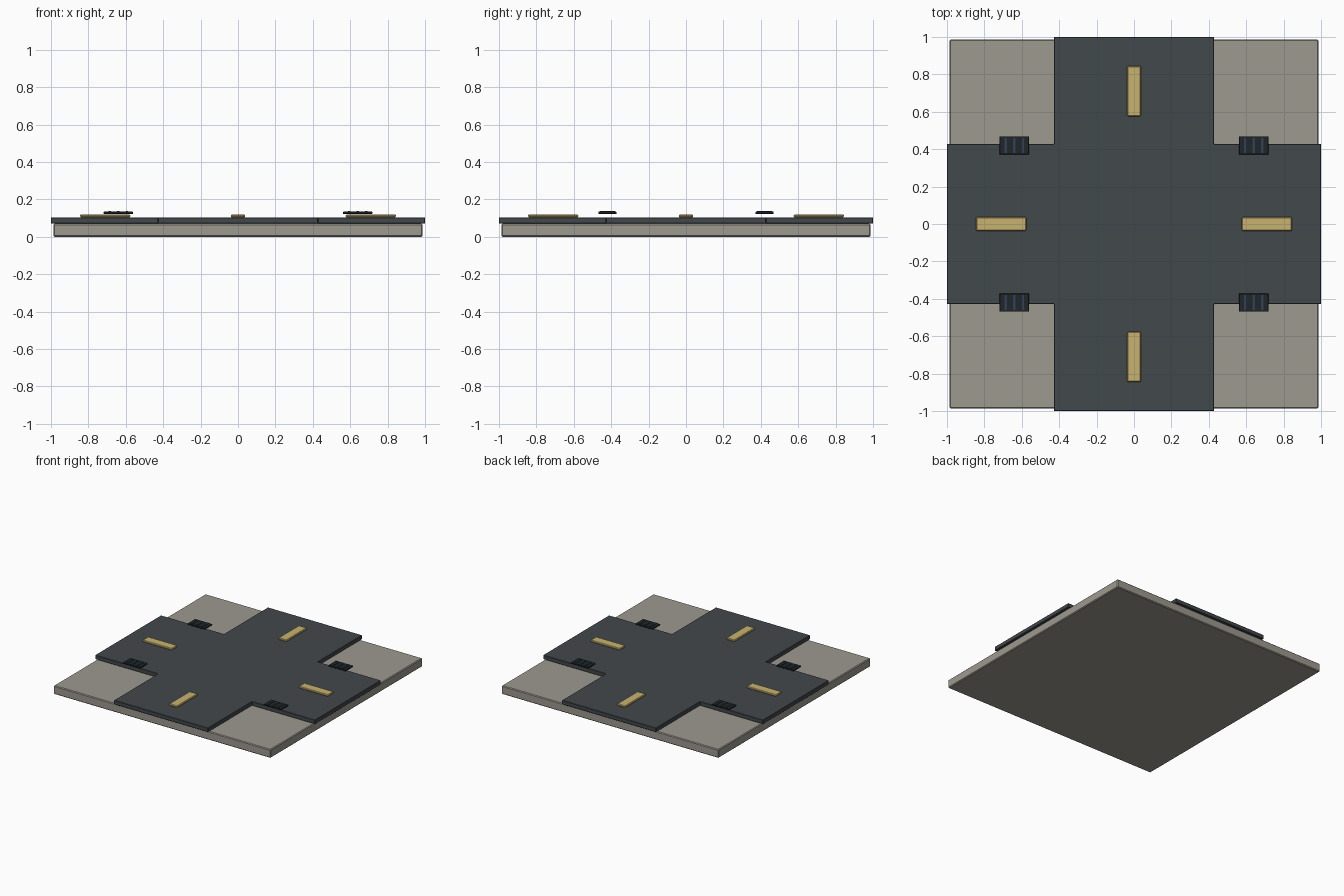
import bpy, bmesh

if "Cube" in bpy.data.objects:
    bpy.data.objects.remove(bpy.data.objects["Cube"])


def material(name, rgb):
    m = bpy.data.materials.new(name)
    m.diffuse_color = (*rgb, 1)
    m.use_nodes = True
    m.node_tree.nodes["Principled BSDF"].inputs["Base Color"].default_value = m.diffuse_color
    return m


STONE = material("stone", (0.34, 0.32, 0.28))
ASPHALT = material("asphalt", (0.055, 0.065, 0.07))
PAINT = material("yellow_paint", (0.58, 0.45, 0.16))
IRON = material("iron", (0.015, 0.019, 0.023))
SLOT = material("blue_iron", (0.03, 0.055, 0.09))


def prism(name, outline, z0, z1, mat, bevel):
    """Extrude a flat outline from z0 to z1 and chamfer its edges."""
    bm = bmesh.new()
    face = bm.faces.new([bm.verts.new((x, y, z0)) for x, y in outline])
    top = bmesh.ops.extrude_face_region(bm, geom=[face])["geom"]
    verts = [v for v in top if isinstance(v, bmesh.types.BMVert)]
    bmesh.ops.translate(bm, vec=(0, 0, z1 - z0), verts=verts)
    bmesh.ops.recalc_face_normals(bm, faces=bm.faces)
    mesh = bpy.data.meshes.new(name)
    bm.to_mesh(mesh)
    bm.free()
    mesh.materials.append(mat)
    obj = bpy.data.objects.new(name, mesh)
    bpy.context.collection.objects.link(obj)
    if bevel:
        mod = obj.modifiers.new("chamfer", "BEVEL")
        mod.width = bevel
        mod.segments = 1
    return obj


def block(name, x, y, sx, sy, z0, z1, mat, bevel=0):
    a, b = sx / 2, sy / 2
    outline = [(x - a, y - b), (x + a, y - b), (x + a, y + b), (x - a, y + b)]
    return prism(name, outline, z0, z1, mat, bevel)


# Square foundation slab
block("base_slab", 0, 0, 1.972, 1.972, 0, 0.07, STONE, 0.006)

# Cross-shaped road surface
w = 0.428
cross = [(-w, -1), (w, -1), (w, -w), (1, -w), (1, w), (w, w),
         (w, 1), (-w, 1), (-w, w), (-1, w), (-1, -w), (-w, -w)]
prism("road_crossing", cross, 0.07, 0.104, ASPHALT, 0.003)

for s in (-1, 1):
    # Painted dash on each arm
    block("lane_dash_x", s * 0.71, 0, 0.268, 0.076, 0.104, 0.12, PAINT, 0.005)
    block("lane_dash_y", 0, s * 0.71, 0.076, 0.268, 0.104, 0.12, PAINT, 0.005)

    # Drain grates along the edges of the side arms, each with three bars
    for t in (-1, 1):
        x, y = s * 0.64, t * 0.42
        block("drain_plate", x, y, 0.158, 0.098, 0.123, 0.134, IRON, 0.002)
        for i in (-1, 0, 1):
            block("drain_bar", x + i * 0.046, y, 0.012, 0.08, 0.13, 0.139, SLOT)
